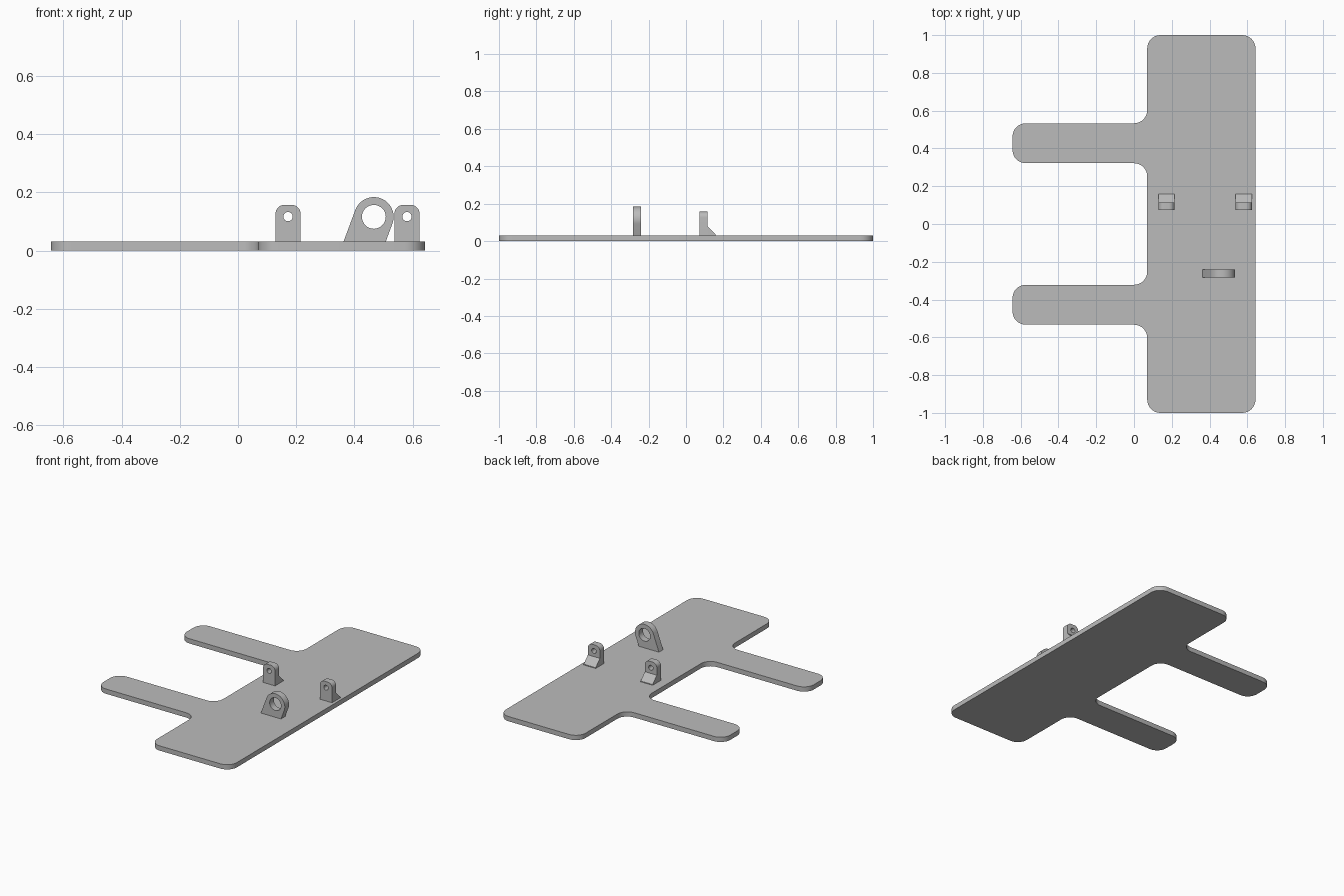
import bpy, bmesh, math
from mathutils import Vector, Matrix

if "Cube" in bpy.data.objects:
    bpy.data.objects.remove(bpy.data.objects["Cube"])

T = 0.031  # plate thickness
grey = bpy.data.materials.new("plain grey")
grey.diffuse_color = (0.5, 0.5, 0.5, 1)
grey.use_nodes = True
grey.node_tree.nodes["Principled BSDF"].inputs["Base Color"].default_value = grey.diffuse_color


def arc(cx, cy, r, a0, a1, n):
    """Points on an arc, angles in degrees."""
    return [(cx + r * math.cos(math.radians(a0 + (a1 - a0) * i / n)),
             cy + r * math.sin(math.radians(a0 + (a1 - a0) * i / n))) for i in range(n + 1)]


def rounded(corners, n=8):
    """Closed outline from (x, y, radius) corners, with right-angle fillets."""
    out = []
    for i, (x, y, r) in enumerate(corners):
        p = Vector((x, y))
        if r == 0:
            out.append((x, y))
            continue
        u = (Vector(corners[i - 1][:2]) - p).normalized()
        v = (Vector(corners[(i + 1) % len(corners)][:2]) - p).normalized()
        c = p + (u + v) * r
        for k in range(n + 1):
            a = math.pi / 2 * k / n
            out.append(tuple(c - v * r * math.cos(a) - u * r * math.sin(a)))
    return out


def extrude(name, loops, depth, matrix):
    """Solid from an outline and optional holes, extruded along local z."""
    bm = bmesh.new()
    for pts in loops:
        vs = [bm.verts.new((x, y, 0)) for x, y in pts]
        for i, v in enumerate(vs):
            bm.edges.new((vs[i - 1], v))
    bmesh.ops.triangle_fill(bm, edges=bm.edges[:], use_beauty=True)
    top = bmesh.ops.extrude_face_region(bm, geom=bm.faces[:], use_keep_orig=True)["geom"]
    bmesh.ops.translate(bm, vec=(0, 0, depth),
                        verts=[g for g in top if isinstance(g, bmesh.types.BMVert)])
    bmesh.ops.recalc_face_normals(bm, faces=bm.faces[:])
    bm.transform(matrix)
    bmesh.ops.recalc_face_normals(bm, faces=bm.faces[:])
    me = bpy.data.meshes.new(name)
    bm.to_mesh(me)
    bm.free()
    me.materials.append(grey)
    ob = bpy.data.objects.new(name, me)
    bpy.context.collection.objects.link(ob)
    bpy.ops.object.select_all(action='DESELECT')
    ob.select_set(True)
    bpy.context.view_layer.objects.active = ob
    bpy.ops.object.shade_smooth_by_angle(angle=math.radians(30))
    return ob


def upright(y):
    """Profile x,y -> world x,z with the front face at y."""
    return Matrix(((1, 0, 0, 0), (0, 0, 1, y), (0, 1, 0, 0), (0, 0, 0, 1)))


# Base plate with two arms
R, x0, x1, arm = 0.07, 0.07, 0.643, -0.643
half = [(x1, 1, R), (x0, 1, R), (x0, 0.533, R), (arm, 0.533, R), (arm, 0.322, R), (x0, 0.322, R)]
outline = half + [(x, -y, r) for x, y, r in reversed(half)]
extrude("base_plate", [rounded(outline)], T, Matrix.Identity(4))

# Pair of drilled brackets with sloped gussets behind
for side, cx in (("left", 0.172), ("right", 0.581)):
    w, top = 0.043, 0.157
    tab = rounded([(cx - w, T, 0), (cx + w, T, 0), (cx + w, top, 0.03), (cx - w, top, 0.03)])
    hole = arc(cx, 0.117, 0.016, 0, 360, 24)[:-1]
    extrude(side + "_bracket", [tab, hole], 0.042, upright(0.073))
    wedge = [(0.115, T), (0.158, T), (0.158, 0.036), (0.115, 0.08)]
    yz = Matrix(((0, 0, 1, cx - w), (1, 0, 0, 0), (0, 1, 0, 0), (0, 0, 0, 1)))
    extrude(side + "_gusset", [wedge], 2 * w, yz)

# Leaning ring lug, its straight sides tangent to the ring
cx, cz, r, lean = 0.467, 0.116, 0.068, 69.6
ring = arc(cx, cz, r, lean - 90, lean + 90, 24)
foot = [(x - (z - T) / math.tan(math.radians(lean)), T) for x, z in (ring[-1], ring[0])]
extrude("ring_lug", [ring + foot, arc(cx, cz, 0.041, 0, 360, 32)[:-1]], 0.043, upright(-0.284))
